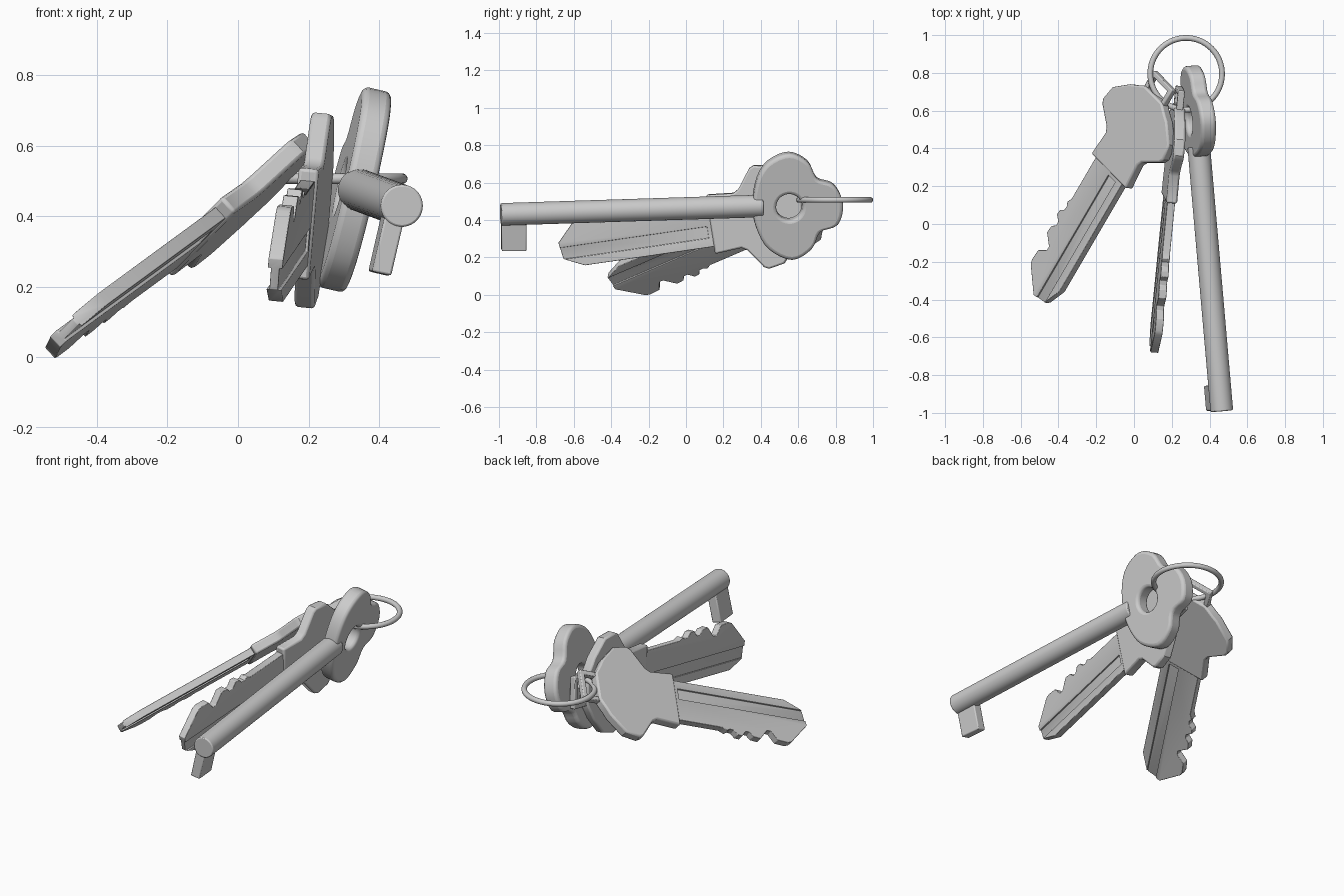
import bpy, bmesh, math
from mathutils import Vector as V

if "Cube" in bpy.data.objects:
    bpy.data.objects.remove(bpy.data.objects["Cube"])

def finish(ob, bevel, seg):
    if bevel:
        m = ob.modifiers.new("soft_edges", "BEVEL")
        m.width, m.segments, m.limit_method = bevel, seg, "ANGLE"
        m.angle_limit = math.radians(40)
        m.use_clamp_overlap = True
    bpy.ops.object.select_all(action="DESELECT")
    bpy.context.view_layer.objects.active = ob
    ob.select_set(True)
    bpy.ops.object.shade_smooth_by_angle(angle=math.radians(35))

def plate(name, outline, frame, thick, hole=None, bevel=0.008, seg=2, offset=0, cutters=()):
    """Flat plate: 2D outline laid in a frame (origin, along, across), with optional matching hole loop."""
    o, a, t = frame
    n = a.cross(t).normalized()
    bm = bmesh.new()
    layers = []
    for h in (offset - thick / 2, offset + thick / 2):
        layers.append([[bm.verts.new(o + a * p[0] + t * p[1] + n * h) for p in loop]
                       for loop in ([outline, hole] if hole else [outline])])
    for k in range(2 if hole else 1):
        lo, hi = layers[0][k], layers[1][k]
        for i in range(len(lo)):
            j = (i + 1) % len(lo)
            bm.faces.new((lo[i], lo[j], hi[j], hi[i]))
    for lay in layers:
        if hole:
            for i in range(len(outline)):
                j = (i + 1) % len(outline)
                bm.faces.new((lay[0][i], lay[0][j], lay[1][j], lay[1][i]))
        else:
            bm.faces.new(lay[0])
    bmesh.ops.recalc_face_normals(bm, faces=bm.faces)
    me = bpy.data.meshes.new(name)
    bm.to_mesh(me)
    bm.free()
    ob = bpy.data.objects.new(name, me)
    bpy.context.collection.objects.link(ob)
    for c in cutters:
        m = ob.modifiers.new("groove", "BOOLEAN")
        m.object, m.operation, m.solver = c, "DIFFERENCE", "EXACT"
    finish(ob, bevel, seg)
    return ob

def smooth_loop(pts, steps=4):
    """Closed Catmull-Rom loop through the points."""
    out, n = [], len(pts)
    for i in range(n):
        p = [V(pts[(i + k) % n]) for k in (-1, 0, 1, 2)]
        for s in range(steps):
            u = s / steps
            out.append(0.5 * (2 * p[1] + (p[2] - p[0]) * u + (2 * p[0] - 5 * p[1] + 4 * p[2] - p[3]) * u ** 2
                              + (3 * p[1] - p[0] - 3 * p[2] + p[3]) * u ** 3))
    return out

def rect(x0, x1, y0, y1):
    return [(x0, y0), (x1, y0), (x1, y1), (x0, y1)]

# toothed blade outline and half of the bow outline (along, across)
BLADE = [(0, -.07), (-.013, .02), (.1, .14), (.125, .15), (.19, .145), (.225, .095), (.25, .095),
         (.3, .155), (.345, .15), (.365, .125), (.39, .125), (.415, .158), (.445, .155), (.465, .13),
         (.49, .128), (.51, .14), (.54, .125), (.9, .125), (.9, -.12), (.11, -.12)]
HALF = [(.81, .16), (.955, .148), (.985, .165), (1.06, .268), (1.085, .28), (1.17, .264),
        (1.255, .172), (1.275, .135), (1.31, .08)]
BOW = HALF + [(s, -t) for s, t in reversed(HALF)]

def flat_key(name, origin, along, normal):
    a, n = V(along).normalized(), V(normal).normalized()
    a = (a - n * a.dot(n)).normalized()
    frame = (V(origin), a, n.cross(a))
    cutters = []
    for side in (-1, 1):
        c = plate(name + "_groove_cutter", rect(-.1, .79, -.072, -.008), frame, .02,
                  bevel=0, offset=side * .022)
        c.hide_render = True
        c.hide_set(True)
        cutters.append(c)
    plate(name + "_blade", BLADE, frame, .042, bevel=.004, cutters=cutters)
    plate(name + "_bow", BOW, frame, .058, bevel=.01)
    plate(name + "_loop", rect(1.29, 1.405, -.09, .09), frame, .036,
          hole=rect(1.30, 1.378, -.063, .063), bevel=.006)

flat_key("left_key", (-.501, -.378, .06), (.473, .81, .346), (-.674, .079, .735))
flat_key("middle_key", (.107, -.665, .262), (.1, 1, .145), (1, -.085, -.1))

# old-style key: trefoil bow with oval hole
frame = (V((.33, .55, .475)), V((-.086, 1, 0)), V((.23, 0, 1)))
trefoil = smooth_loop([(y - .55, z - .475) for y, z in (
    (.55, .76), (.65, .715), (.70, .625), (.79, .59), (.838, .49), (.81, .38), (.715, .34),
    (.67, .25), (.565, .192), (.44, .25), (.375, .36), (.355, .485), (.38, .625), (.44, .715))])
hole = [(.07 * math.cos(w), .069 * math.sin(w)) for w in (math.atan2(p[1], p[0]) for p in trefoil)]
plate("old_key_bow", trefoil, frame, .085, hole=hole, bevel=.018, seg=3)

# old-style key: round shaft and bit
p, q = V((.465, -.99, .43)), V((.343, .41, .475))
bpy.ops.mesh.primitive_cylinder_add(vertices=40, radius=.06, depth=(q - p).length, location=(p + q) / 2)
shaft = bpy.context.object
shaft.name = "old_key_shaft"
shaft.rotation_euler = (q - p).to_track_quat("Z", "Y").to_euler()
finish(shaft, .006, 2)
plate("old_key_bit", rect(-1.537, -1.405, -.237, -.06), frame, .056, bevel=.006)

# split ring holding the keys
bpy.ops.mesh.primitive_torus_add(major_radius=.19, minor_radius=.015, major_segments=72,
                                 minor_segments=14, location=(.276, .795, .507))
bpy.context.object.name = "key_ring"
bpy.ops.object.shade_smooth()
